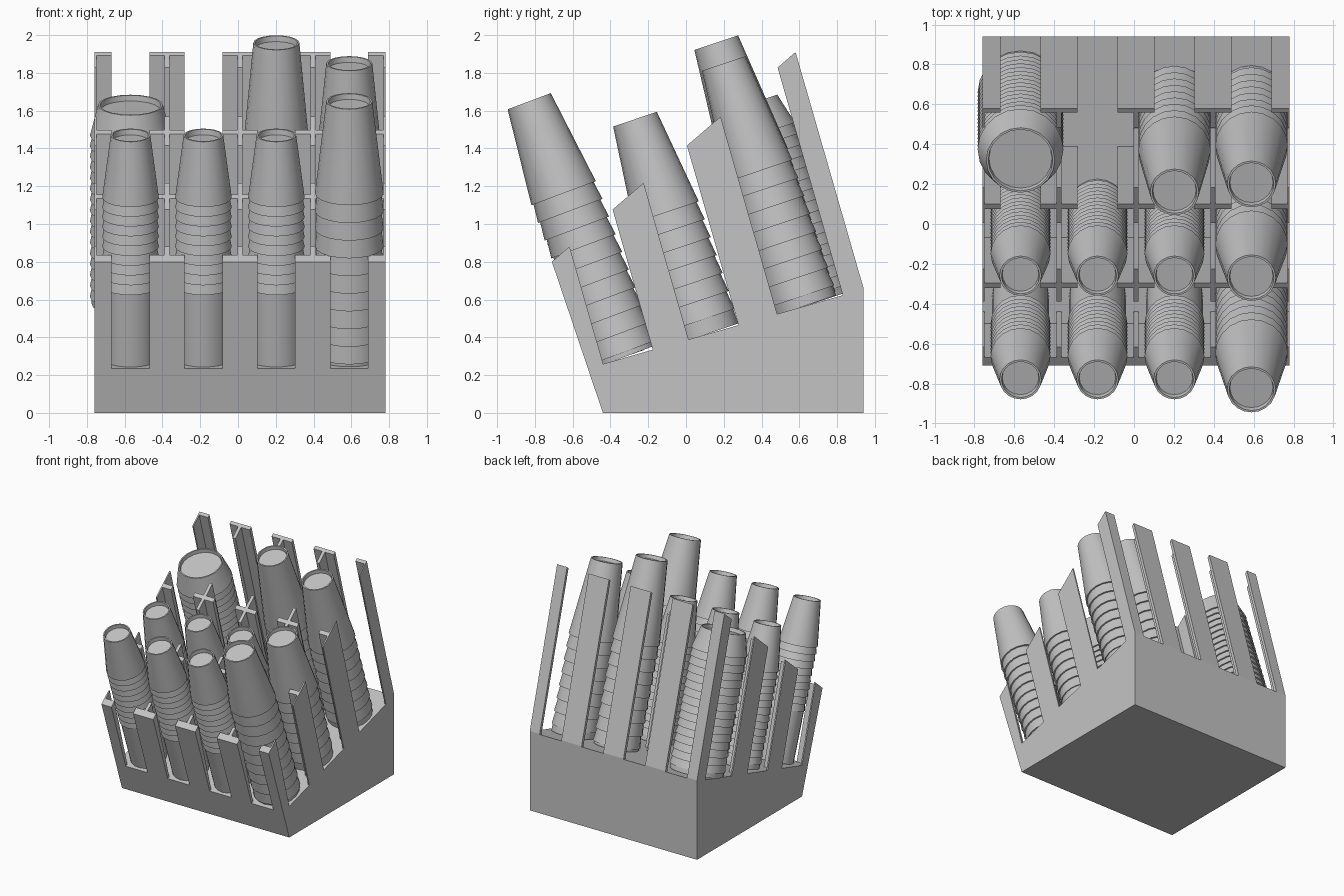
import bpy, bmesh, math
from mathutils import Matrix, Vector

if "Cube" in bpy.data.objects:
    bpy.data.objects.remove(bpy.data.objects["Cube"], do_unlink=True)

grey = bpy.data.materials.new("plain_grey")
grey.use_nodes = True
colour = (0.55, 0.55, 0.55, 1)
grey.diffuse_color = colour
grey.node_tree.nodes["Principled BSDF"].inputs["Base Color"].default_value = colour

TILT = math.radians(16)
FLOOR = 0.37                      # floor height in the tilted frame
COLUMNS = [0.01 + 0.386 * (i - 1.5) for i in range(4)]


def make_object(name, bm):
    bmesh.ops.recalc_face_normals(bm, faces=bm.faces)
    mesh = bpy.data.meshes.new(name)
    bm.to_mesh(mesh)
    bm.free()
    mesh.materials.append(grey)
    obj = bpy.data.objects.new(name, mesh)
    bpy.context.collection.objects.link(obj)
    return obj


def tilted_box(x0, x1, u0, u1, top=3.0):
    """Cutter box standing on the sloped floor."""
    bm = bmesh.new()
    size = Vector((x1 - x0, u1 - u0, top - FLOOR))
    centre = Vector(((x0 + x1) / 2, (u0 + u1) / 2, (top + FLOOR) / 2))
    mat = Matrix.Rotation(TILT, 4, 'X') @ Matrix.Translation(centre) @ Matrix.Diagonal(size.to_4d())
    bmesh.ops.create_cube(bm, size=1, matrix=mat)
    obj = make_object("slot_cutter", bm)
    obj.hide_render = True
    return obj


# Holder block: side profile pulled across x
bm = bmesh.new()
profile = [(-0.44, 0), (0.94, 0), (0.94, 0.66), (0.58, 1.91), (-0.71, 0.8)]
face = bm.faces.new([bm.verts.new((-0.76, y, z)) for y, z in profile])
pulled = bmesh.ops.extrude_face_region(bm, geom=[face])["geom"]
bmesh.ops.translate(bm, vec=(1.54, 0, 0), verts=[v for v in pulled if isinstance(v, bmesh.types.BMVert)])
holder = make_object("holder_block", bm)

# Square bores, plus narrow windows running through in both directions
windows = [(-0.35, -0.077), (0.12, 0.395), (0.608, 0.97)]
bores = [(-0.413, 0.005), (0.035, 0.48), (0.51, 1.06)]
cutters = [tilted_box(-1, 1, a, b) for a, b in windows]
for x in COLUMNS:
    cutters.append(tilted_box(x - 0.1, x + 0.1, -1.5, 2))
    cutters += [tilted_box(x - 0.18, x + 0.18, a, b) for a, b in bores]
for cutter in cutters:
    mod = holder.modifiers.new("cut", 'BOOLEAN')
    mod.operation = 'DIFFERENCE'
    mod.solver = 'EXACT'
    mod.object = cutter
bpy.context.view_layer.update()
graph = bpy.context.evaluated_depsgraph_get()
cut_mesh = bpy.data.meshes.new_from_object(holder.evaluated_get(graph))
holder.modifiers.clear()
holder.data = cut_mesh
for cutter in cutters:
    bpy.data.objects.remove(cutter, do_unlink=True)


def cup_stack(name, top, lean, r_top, r_max, taper, pitch, bands=99, sides=20):
    """Upturned nested cups: recessed base, tapered wall, stepped rims."""
    x, y, z = top
    lean = math.radians(lean)
    length = z * math.cos(TILT) - y * math.sin(TILT) - FLOOR
    pts = [(0, 0.03), (r_top - 0.014, 0.03), (r_top - 0.01, 0), (r_top, 0), (r_max, taper)]
    depth = taper
    for _ in range(bands):
        if depth + pitch > length:
            break
        pts += [(r_max - 0.012, depth), (r_max, depth + pitch)]
        depth += pitch
    pts += [(r_max - 0.008, depth), (r_max - 0.008, length), (0, length)]
    bm = bmesh.new()
    verts = [bm.verts.new((r, 0, -d)) for r, d in pts]
    edges = [bm.edges.new(pair) for pair in zip(verts, verts[1:])]
    bmesh.ops.spin(bm, geom=verts + edges, cent=(0, 0, 0), axis=(0, 0, 1),
                   angle=math.tau, steps=sides, use_merge=True)
    bmesh.ops.remove_doubles(bm, verts=bm.verts, dist=0.0002)
    bmesh.ops.transform(bm, verts=bm.verts,
                        matrix=Matrix.Translation((x, y, z)) @ Matrix.Rotation(lean, 4, 'X'))
    obj = make_object(name, bm)
    bpy.ops.object.select_all(action='DESELECT')
    obj.select_set(True)
    bpy.context.view_layer.objects.active = obj
    bpy.ops.object.shade_smooth_by_angle(angle=math.radians(30))


# Small stacks fill the three right columns of the front and middle rows
small = dict(r_top=0.105, r_max=0.15, taper=0.35, pitch=0.055)
for i, x in enumerate(COLUMNS[:3]):
    cup_stack(f"front_small_stack_{i + 1}", (x, -0.78, 1.47), 19.5, bands=9, **small)
    cup_stack(f"middle_small_stack_{i + 1}", (x, -0.26, 1.46), 18.5, **small)

# Tall stacks fill the left column and one back slot
tall = dict(r_top=0.122, r_max=0.182, pitch=0.1)
cup_stack("front_tall_stack", (COLUMNS[3], -0.83, 1.65), 20.5, taper=0.52, **tall)
cup_stack("middle_tall_stack", (COLUMNS[3], -0.27, 1.555), 18.5, taper=0.52, **tall)
cup_stack("back_tall_stack_1", (COLUMNS[3], 0.2, 1.85), 18.5, taper=0.6, **tall)
cup_stack("back_tall_stack_2", (COLUMNS[2], 0.16, 1.96), 18.5, taper=0.65, **tall)

# Wide stack in the back right corner
cup_stack("back_wide_stack", (COLUMNS[0], 0.32, 1.63), 18.5, r_top=0.172, r_max=0.215,
          taper=0.17, pitch=0.06)
